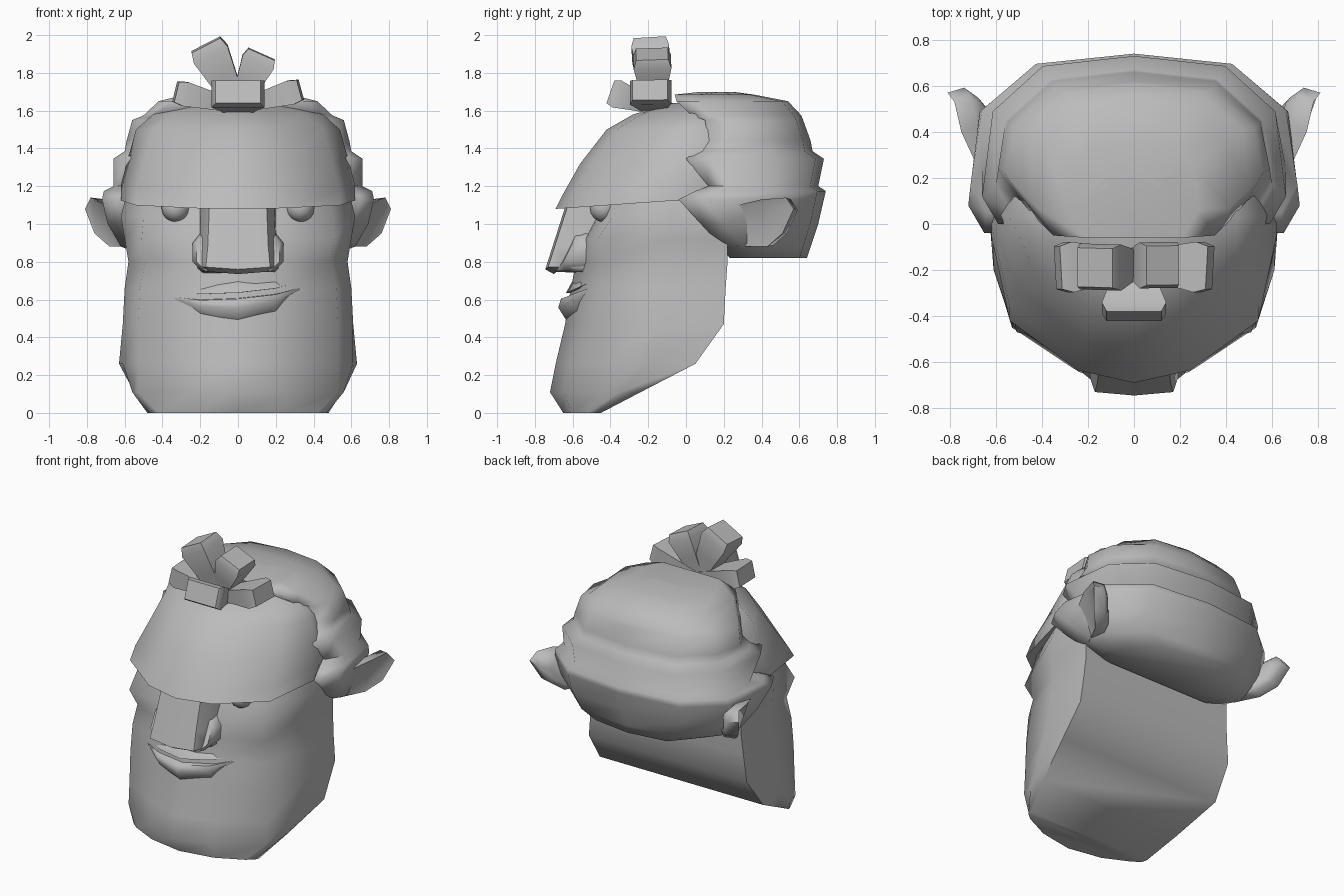
import bpy, bmesh, math
from mathutils import Vector

cube = bpy.data.objects.get("Cube")
if cube:
    bpy.data.objects.remove(cube, do_unlink=True)

grey = bpy.data.materials.new("plain_grey")
grey.use_nodes = True
tone = (0.5, 0.5, 0.5, 1)
grey.diffuse_color = tone
for node in grey.node_tree.nodes:
    if node.type == 'BSDF_PRINCIPLED':
        node.inputs["Base Color"].default_value = tone


def finish(name, bm, angle):
    bmesh.ops.recalc_face_normals(bm, faces=bm.faces[:])
    mesh = bpy.data.meshes.new(name)
    bm.to_mesh(mesh)
    bm.free()
    mesh.materials.append(grey)
    obj = bpy.data.objects.new(name, mesh)
    bpy.context.collection.objects.link(obj)
    bpy.ops.object.select_all(action='DESELECT')
    obj.select_set(True)
    bpy.context.view_layer.objects.active = obj
    bpy.ops.object.shade_smooth_by_angle(angle=math.radians(angle))


def loft(name, rings, angle):
    """Skin a list of equal-length closed rings and cap both ends."""
    bm = bmesh.new()
    loops = [[bm.verts.new(p) for p in ring] for ring in rings]
    n = len(loops[0])
    for a, b in zip(loops, loops[1:]):
        for i in range(n):
            j = (i + 1) % n
            bm.faces.new((a[i], a[j], b[j], b[i]))
    bm.faces.new(loops[0][::-1])
    bm.faces.new(loops[-1])
    finish(name, bm, angle)


def mirrored(half):
    """Close a half outline across the x = 0 plane."""
    return half + [Vector((-p[0], p[1], p[2])) for p in reversed(half) if p[0] > 0]


def flip(points, side):
    return [Vector((p[0] * side, p[1], p[2])) for p in points]


# Jaw and face: z, centre front y, then x/y of cheek, side and back corner
face = [
    (0, -.65, .42, -.52, .47, -.48, .48, -.45),
    (.11, -.72, .53, -.45, .56, -.35, .55, -.24),
    (.26, -.69, .53, -.44, .61, -.2, .63, .05),
    (.47, -.64, .53, -.43, .61, -.12, .61, .2),
    (.66, -.61, .52, -.42, .6, -.1, .59, .21),
    (.8, -.58, .49, -.41, .58, -.1, .58, .22),
    (.92, -.56, .51, -.47, .6, -.1, .58, .22),
    (1.04, -.5, .5, -.39, .62, -.08, .6, .25),
    (1.2, -.5, .48, -.34, .58, -.05, .56, .25)]
rings = []
for z, yf, x1, y1, x2, y2, xb, yb in face:
    rings.append(mirrored([Vector(p) for p in (
        (0, yf, z), (.24, yf * .75 + y1 * .25 + .01, z), (x1, y1, z),
        (x2, y2, z), (xb, yb, z))]))
loft("jaw_and_face", rings, 60)

# Overhanging forehead with a sharp brow edge
brow = [
    (1.08, -.69, .54, -.42, .62, -.05),
    (1.16, -.65, .54, -.36, .62, 0),
    (1.32, -.56, .5, -.27, .59, .04),
    (1.5, -.42, .45, -.16, .54, .03),
    (1.58, -.28, .35, -.07, .45, .03),
    (1.64, -.08, .18, 0, .25, .05)]
rings = []
for z, yf, x1, y1, x2, y2 in brow:
    half = [(0, yf), (.45 * x1, yf * .8 + y1 * .2), (x1, y1), (x2, y2), (x2 * .9, .17)]
    rings.append(mirrored([Vector((x, y, z + .07 * max(0, y - yf) * (z < 1.2)))
                           for x, y in half]))
loft("forehead", rings, 60)

# Stepped hair: z, half width, back y, hairline y
hair = [
    (.82, .46, .64, .23),
    (.88, .62, .66, .19),
    (1.0, .69, .7, .08),
    (1.13, .72, .73, -.04),
    (1.175, .71, .74, .05),
    (1.2, .66, .7, .12),
    (1.345, .66, .73, 0),
    (1.385, .6, .67, .05),
    (1.44, .59, .66, .12),
    (1.55, .56, .62, .1),
    (1.575, .5, .61, .03),
    (1.65, .42, .54, -.05),
    (1.685, .28, .36, -.06),
    (1.7, .12, .25, .08)]
rings = []
for z, w, back, front in hair:
    rings.append(mirrored([Vector(p) for p in (
        (0, front, z), (w - .07, front, z), (w, front + .12, z),
        (w * .93, back * .67, z), (w * .6, back * .94, z), (0, back, z))]))
loft("hair", rings, 88)

# Nose bridge and tip
rings = []
for z, tip, width in ((1.12, -.63, .15), (.87, -.71, .16), (.76, -.745, .17), (.735, -.7, .15)):
    rings.append(mirrored([Vector((0, tip, z)), Vector((width, tip + .015, z + .012)),
                           Vector((width + .04, tip + .13, z + .012)),
                           Vector((width + .05, -.45, z)), Vector((0, -.45, z))]))
loft("nose", rings, 64)

# Ear rim outline on the model's left, leaning outward at the top
ear_rim = [Vector(p) for p in (
    (.69, .27, 1.1), (.75, .4, 1.13), (.78, .53, 1.14), (.81, .57, 1.08),
    (.76, .51, .95), (.68, .43, .88), (.6, .27, .88))]
ear_root = Vector((.6, .44, 1))
ear_dish = Vector((.73, .42, 1.02))

for side, label in ((1, "left"), (-1, "right")):
    loft(label + "_ear", [flip(r, side) for r in (
        [p.lerp(ear_dish, .12) + Vector((-.005, .005, 0)) for p in ear_rim],
        ear_rim,
        [p.lerp(ear_root, .06) + Vector((-.06, .03, 0)) for p in ear_rim],
        [p.lerp(ear_root, .4) + Vector((-.05, .03, 0)) for p in ear_rim])], 60)

    # Flared nostril wing
    wing = []
    for z, x, front, back in ((.95, .2, -.57, -.48), (.9, .24, -.59, -.46),
                              (.8, .24, -.64, -.46), (.75, .19, -.68, -.48)):
        wing.append(flip([(.13, front - .02, z), (x - .02, front - .01, z),
                          (x, front + .04, z), (x - .01, back, z), (.13, back, z)], side))
    loft(label + "_nostril", wing, 55)

    # Eyeball half hidden under the brow
    bm = bmesh.new()
    bmesh.ops.create_uvsphere(bm, u_segments=12, v_segments=8, radius=.075)
    bmesh.ops.translate(bm, verts=bm.verts[:], vec=(.33 * side, -.435, 1.085))
    finish(label + "_eye", bm, 60)

# Lopsided lips: x, mouth line height, surface y, lower lip drop, upper lip rise
mouth = [(-.37, .635, -.485, .01, .02), (-.2, .615, -.585, .1, .08), (0, .622, -.64, .15, .1),
         (.2, .645, -.585, .12, .08), (.36, .69, -.485, .01, .02)]
lower, upper = [], []
for x, z, y, drop, rise in mouth:
    bulge = drop * .24
    lower.append([Vector((x, y + .12, z - .01)), Vector((x, y - bulge * .6, z - .018)),
                  Vector((x, y - bulge, z - .02 - drop * .3)),
                  Vector((x, y + .03, z - .02 - drop)), Vector((x, y + .12, z - .02 - drop))])
    upper.append([Vector((x, y + .12, z + .012)), Vector((x, y + .005, z + .014)),
                  Vector((x, y + .06, z + .014 + rise)),
                  Vector((x, y + .12, z + .014 + rise))])
loft("lower_lip", lower, 70)
loft("upper_lip", upper, 70)

# Topknot of flared tufts tied at one point: tip, flat direction, half sizes
knot = Vector((0, -.17, 1.62))
tufts = {
    "tall_left": ((.125, -.18, 1.9), 'X', .09, .1),
    "tall_right": ((-.17, -.19, 1.95), 'X', .1, .1),
    "front": ((0, -.4, 1.7), 'X', .14, .075),
    "side_left": ((.33, -.19, 1.71), 'Y', .11, .065),
    "side_right": ((-.33, -.19, 1.7), 'Y', .11, .065)}
for label, (tip, axis, wide, deep) in tufts.items():
    tip = Vector(tip)
    run = tip - knot
    across = Vector((1, 0, 0)) if axis == 'X' else Vector((0, 1, 0))
    across = (across - run * across.dot(run) / run.length_squared).normalized()
    up = run.cross(across).normalized()
    rings = []
    for t, size in ((0, .5), (.45, .75), (.85, 1), (1, .85)):
        rings.append([knot + run * t + across * wide * size * a + up * deep * size * b
                      for a, b in ((-1, -1), (1, -1), (1, 1), (-1, 1))])
    loft("hair_tuft_" + label, rings, 60)
